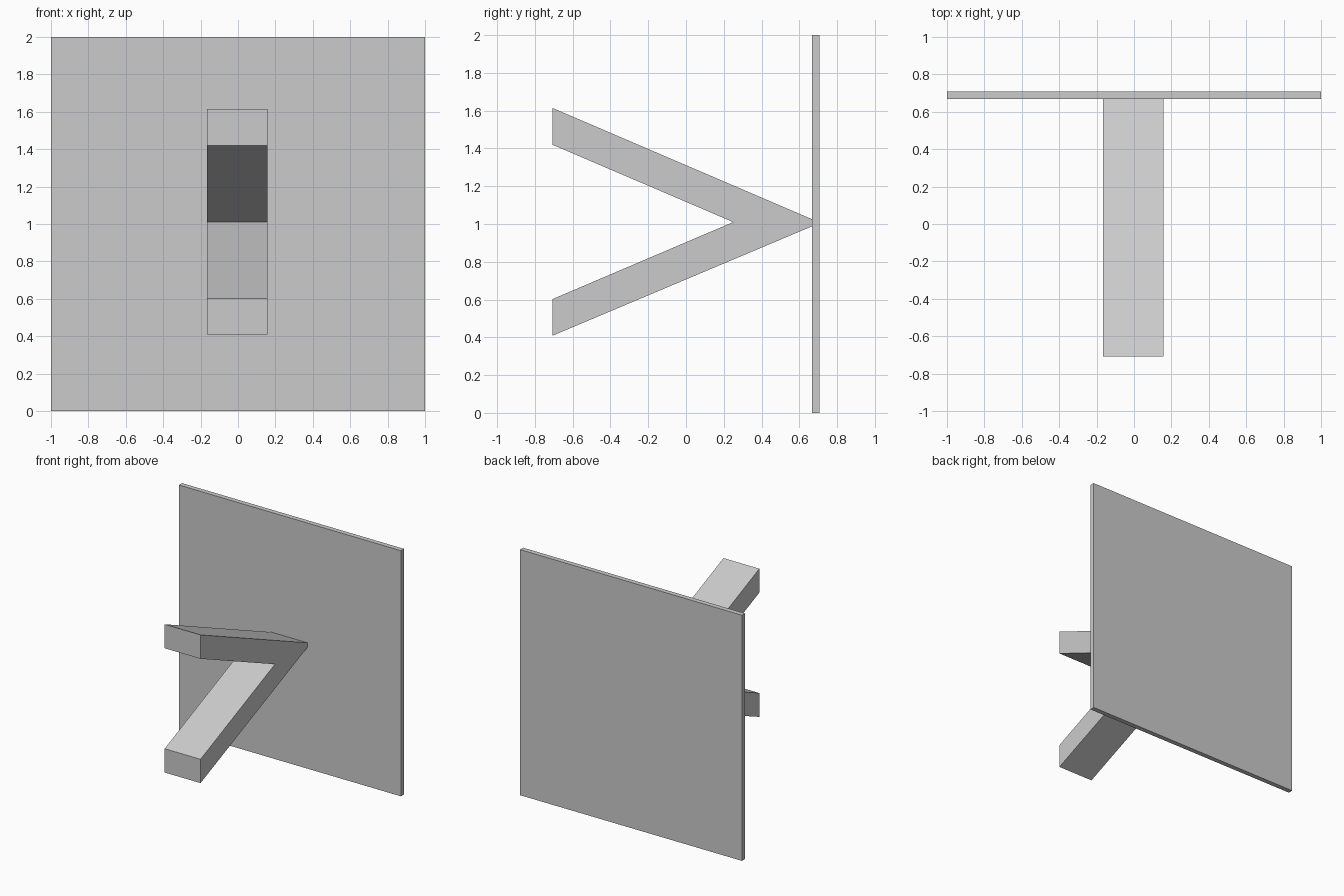
import bpy
import bmesh

if "Cube" in bpy.data.objects:
    bpy.data.objects.remove(bpy.data.objects["Cube"])


def extrude_profile(name, profile, x0, x1):
    """Extrude a closed (y, z) profile along x."""
    bm = bmesh.new()
    face = bm.faces.new([bm.verts.new((x0, y, z)) for y, z in profile])
    ext = bmesh.ops.extrude_face_region(bm, geom=[face])
    verts = [g for g in ext["geom"] if isinstance(g, bmesh.types.BMVert)]
    bmesh.ops.translate(bm, verts=verts, vec=(x1 - x0, 0, 0))
    bmesh.ops.recalc_face_normals(bm, faces=bm.faces)
    mesh = bpy.data.meshes.new(name)
    bm.to_mesh(mesh)
    bm.free()
    obj = bpy.data.objects.new(name, mesh)
    bpy.context.collection.objects.link(obj)
    return obj


# Square back plate
FRONT, BACK = 0.668, 0.708
extrude_profile("back_plate", [(FRONT, 0), (BACK, 0), (BACK, 2), (FRONT, 2)], -1, 1)

# V-shaped bracket with two arms opening to the front
extrude_profile("v_bracket", [
    (-0.708, 1.615), (FRONT, 1.025), (FRONT, 0.988), (-0.708, 0.408),
    (-0.708, 0.602), (0.25, 1.01), (-0.708, 1.42),
], -0.165, 0.158)
